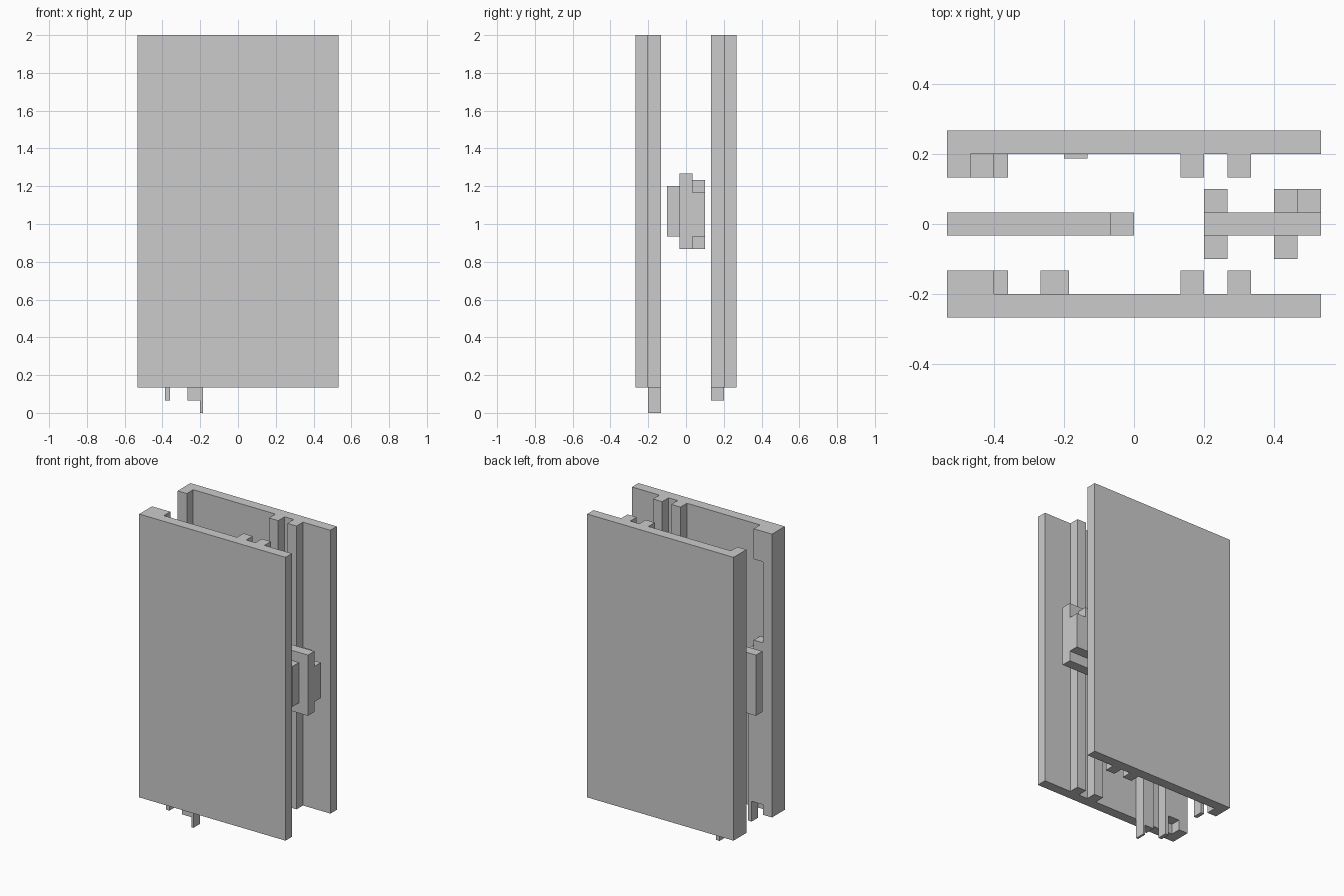
import bpy, bmesh

if "Cube" in bpy.data.objects:
    bpy.data.objects.remove(bpy.data.objects["Cube"])

U = 1 / 15  # grid module


def part(name, *boxes):
    """One object from axis-aligned boxes given as (x0, x1, y0, y1, z0, z1) in modules."""
    bm = bmesh.new()
    for x0, x1, y0, y1, z0, z1 in boxes:
        verts = bmesh.ops.create_cube(bm, size=1)["verts"]
        for v in verts:
            v.co.x = (x1 if v.co.x > 0 else x0) * U
            v.co.y = (y1 if v.co.y > 0 else y0) * U
            v.co.z = (z1 if v.co.z > 0 else z0) * U
    mesh = bpy.data.meshes.new(name)
    bm.to_mesh(mesh)
    bm.free()
    obj = bpy.data.objects.new(name, mesh)
    bpy.context.collection.objects.link(obj)
    return obj


# Features shared by the front and back walls
for side, sy in (("front", -1), ("back", 1)):
    outer = sorted((3 * sy, 4 * sy))
    inner = sorted((2 * sy, 3 * sy))

    part(side + "_wall", (-8, 8, *outer, 2, 30))

    # Pair of full-height guide ribs
    for i, x in enumerate((2, 4)):
        part(f"{side}_guide_rib_{i + 1}", (x, x + 1, *inner, 2, 30))

    # Edge block, full width only between its notches
    edge = [(-8, -7, *inner, 2, 30), (-7, -6, *inner, 3, 19)]
    if side == "front":
        edge.append((-7, -6, *inner, 27, 30))
    part(side + "_edge_block", *edge)

    # Thin strip beside the edge block, hanging below the wall
    part(side + "_seal_strip", (-5.78, -5.4, *inner, 1, 18),
         (-6, -5.78, *inner, 3, 18))

# Inner rail and its lip on the front wall
part("front_rail", (-4, -3, -3, -2, 1, 18))
part("front_rail_lip", (-3, -2.78, -3, -2, 0, 18))

# Shallow pad on the back wall
part("back_pad", (-3, -2, 2.8, 3, 3, 18))

# Left centre bar with a reduced nose
part("left_bar", (-8, -1, -0.5, 0.5, 13, 19))
part("left_bar_nose", (-1, 0, -0.5, 0.5, 14, 18))

# Right centre bar with lugs on both faces
part("right_bar", (3, 8, -0.5, 0.5, 13, 19))
for i, x in enumerate((3, 6)):
    part(f"front_lug_{i + 1}", (x, x + 1, -1.5, -0.5, 14, 18))
part("back_lug_1", (3, 4, 0.5, 1.5, 13, 17.5))
part("back_lug_2", (6, 7, 0.5, 1.5, 14, 18.5))
part("back_lug_end", (7, 8, 0.5, 1.5, 14, 17.5))
